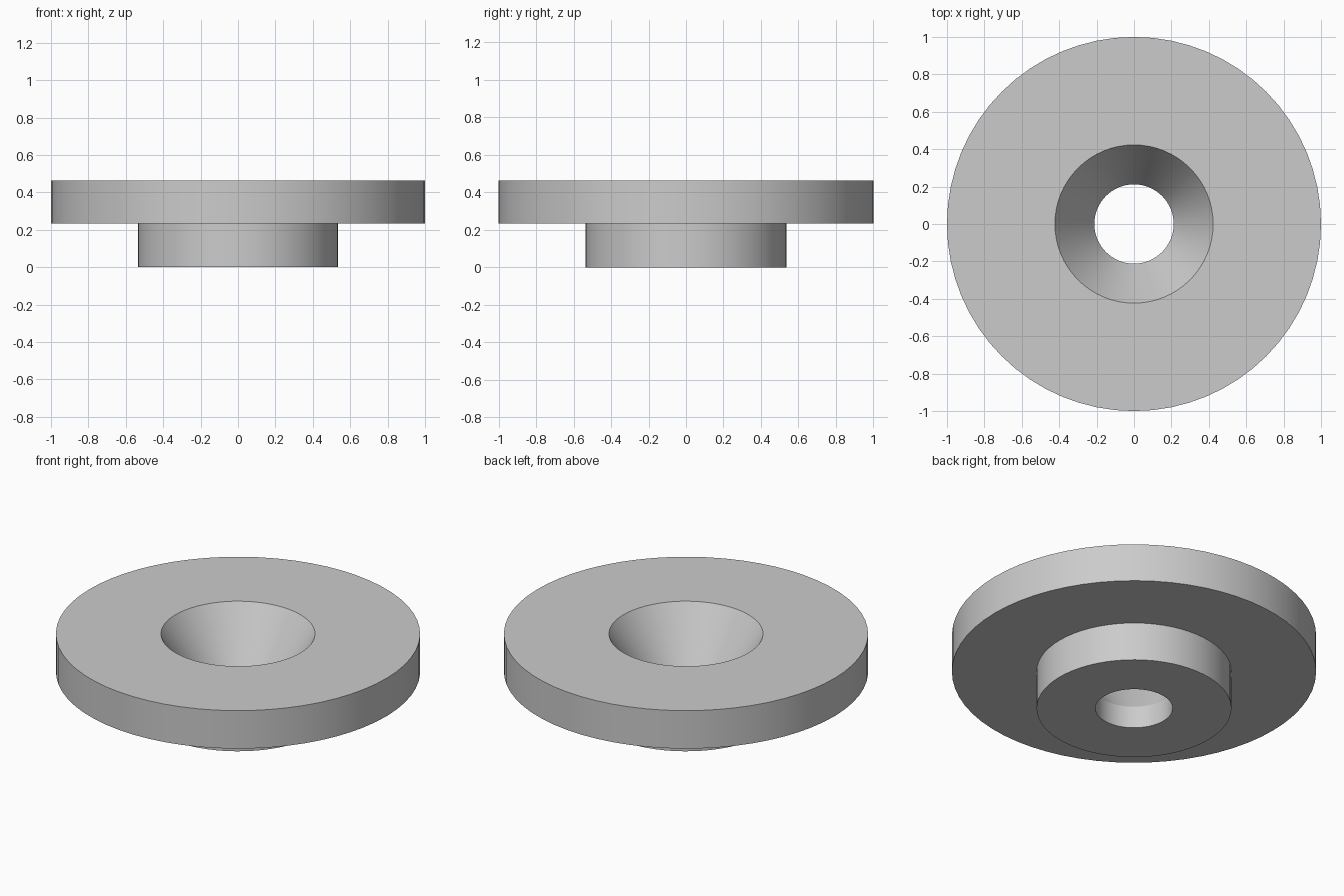
import bpy
import bmesh
import math

cube = bpy.data.objects.get("Cube")
if cube:
    bpy.data.objects.remove(cube, do_unlink=True)

SEGMENTS = 64

# Plain grey material
grey = bpy.data.materials.new("plain_grey")
grey.use_nodes = True
colour = (0.6, 0.6, 0.6, 1.0)
grey.diffuse_color = colour
grey.node_tree.nodes["Principled BSDF"].inputs["Base Color"].default_value = colour

# Closed cross-section (radius, height): boss, flange, countersink, bore
profile = [
    (0.212, 0.0), (0.535, 0.0), (0.535, 0.233), (1.0, 0.233),
    (1.0, 0.463), (0.423, 0.463), (0.212, 0.133),
]


def lathe(name, section, material):
    """Revolve a closed cross-section around the z axis."""
    bm = bmesh.new()
    rings = []
    for i in range(SEGMENTS):
        a = math.tau * i / SEGMENTS
        rings.append([bm.verts.new((r * math.cos(a), r * math.sin(a), z))
                      for r, z in section])
    n = len(section)
    for i, ring in enumerate(rings):
        following = rings[(i + 1) % SEGMENTS]
        for j in range(n):
            k = (j + 1) % n
            bm.faces.new((ring[j], following[j], following[k], ring[k]))
    bmesh.ops.recalc_face_normals(bm, faces=bm.faces)
    mesh = bpy.data.meshes.new(name)
    bm.to_mesh(mesh)
    bm.free()
    mesh.materials.append(material)
    obj = bpy.data.objects.new(name, mesh)
    bpy.context.collection.objects.link(obj)
    return obj


# Flanged bushing with countersunk hole
bushing = lathe("flanged_bushing", profile, grey)
bpy.ops.object.select_all(action="DESELECT")
bushing.select_set(True)
bpy.context.view_layer.objects.active = bushing
bpy.ops.object.shade_smooth_by_angle(angle=math.radians(30))
